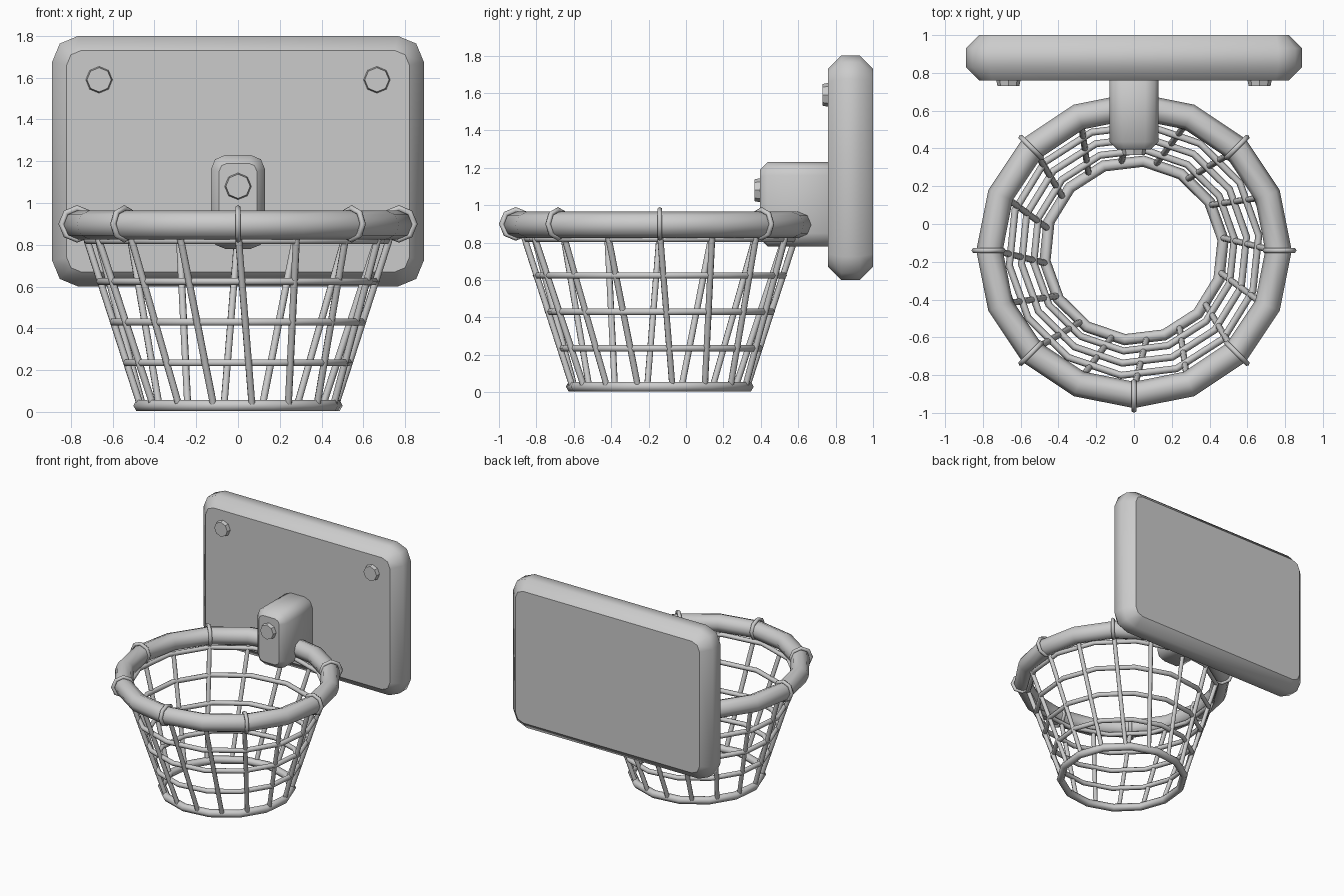
import bpy
import bmesh
import math
from mathutils import Vector

cube = bpy.data.objects.get("Cube")
if cube:
    bpy.data.objects.remove(cube, do_unlink=True)

grey = bpy.data.materials.new("plain grey")
grey.use_nodes = True
grey.diffuse_color = (0.6, 0.6, 0.6, 1)
grey.node_tree.nodes["Principled BSDF"].inputs["Base Color"].default_value = (0.6, 0.6, 0.6, 1)

HOOP = Vector((0, -0.14, 0))   # hoop centre on the ground


def finish(obj, name, angle):
    obj.name = name
    obj.data.materials.append(grey)
    bpy.ops.object.select_all(action="DESELECT")
    obj.select_set(True)
    bpy.context.view_layer.objects.active = obj
    bpy.ops.object.shade_smooth_by_angle(angle=math.radians(angle))
    return obj


def from_bmesh(bm, name, angle):
    mesh = bpy.data.meshes.new(name)
    bm.to_mesh(mesh)
    bm.free()
    obj = bpy.data.objects.new(name, mesh)
    bpy.context.collection.objects.link(obj)
    return finish(obj, name, angle)


def torus(name, loc, major, minor, sides, tube_sides, rot=(0, 0, 0)):
    bpy.ops.mesh.primitive_torus_add(
        major_radius=major, minor_radius=minor, major_segments=sides,
        minor_segments=tube_sides, location=loc, rotation=rot)
    return finish(bpy.context.object, name, 70)


def padded_box(name, low, high, corner, chamfer):
    """Box with rounded corners seen from the front and chamfered faces."""
    low, high = Vector(low), Vector(high)
    bm = bmesh.new()
    bmesh.ops.create_cube(bm, size=1)
    for v in bm.verts:
        v.co = (low + high) / 2 + v.co * (high - low)
    depth_edges = [e for e in bm.edges
                   if abs(e.verts[0].co.y - e.verts[1].co.y) > 0.01]
    bmesh.ops.bevel(bm, geom=depth_edges, offset=corner, segments=2,
                    profile=0.5, affect="EDGES")
    bm.normal_update()
    rims = [e for e in bm.edges if any(abs(f.normal.y) > 0.9 for f in e.link_faces)]
    bmesh.ops.bevel(bm, geom=rims, offset=chamfer, segments=1, affect="EDGES")
    bm.normal_update()
    for e in bm.edges:
        if any(abs(f.normal.y) > 0.99 for f in e.link_faces):
            e.smooth = False
    # sharp outline around the flat faces, soft padding elsewhere
    sharp = [not e.smooth for e in bm.edges]
    obj = from_bmesh(bm, name, 60)
    for edge, is_sharp in zip(obj.data.edges, sharp):
        edge.use_edge_sharp = is_sharp
    return obj


def rod(name, start, end, radius):
    axis = end - start
    bm = bmesh.new()
    bmesh.ops.create_cone(bm, cap_ends=True, segments=8, radius1=radius,
                          radius2=radius, depth=axis.length)
    bm.transform(axis.to_track_quat("Z", "Y").to_matrix().to_4x4())
    bmesh.ops.translate(bm, verts=bm.verts, vec=(start + end) / 2)
    return from_bmesh(bm, name, 50)


def bolt(name, x, y, z):
    """Eight-sided bolt head whose back sits at y, facing the front."""
    bpy.ops.mesh.primitive_cone_add(
        vertices=8, radius1=0.066, radius2=0.058, depth=0.04,
        location=(x, y - 0.01, z), rotation=(math.pi / 2, 0, 0))
    return finish(bpy.context.object, name, 30)


def polar(radius, angle, z):
    return HOOP + Vector((radius * math.cos(angle), radius * math.sin(angle), z))


# Backboard, bracket and bolts
padded_box("backboard", (-0.89, 0.76, 0.6), (0.89, 1.0, 1.8), 0.125, 0.07)
padded_box("bracket", (-0.13, 0.395, 0.78), (0.13, 0.83, 1.23), 0.07, 0.04)
bolt("left_board_bolt", 0.665, 0.76, 1.59)
bolt("right_board_bolt", -0.665, 0.76, 1.59)
bolt("bracket_bolt", 0, 0.395, 1.08)

# Rim with wrapped bands
torus("rim", HOOP + Vector((0, 0, 0.895)), 0.765, 0.07, 16, 8)
for i in range(8):
    a = i * math.tau / 8
    torus(f"rim_band_{i + 1}", polar(0.77, a, 0.9), 0.075, 0.015, 8, 6,
          (math.pi / 2, 0, a))

# Net rings, narrowing downwards
net = [(0.725, 0.82, 0.018), (0.665, 0.625, 0.019), (0.6, 0.43, 0.019),
       (0.535, 0.235, 0.019), (0.475, 0.03, 0.03)]
for i, (radius, z, tube) in enumerate(net):
    torus(f"net_ring_{i + 1}", HOOP + Vector((0, 0, z)), radius, tube, 14, 6,
          (0, 0, 0.12))

# Net strands, twisting slightly on the way down
for i in range(16):
    a = i * math.tau / 16
    rod(f"net_strand_{i + 1}", polar(0.735, a, 0.86), polar(0.475, a + 0.14, 0.04), 0.017)
